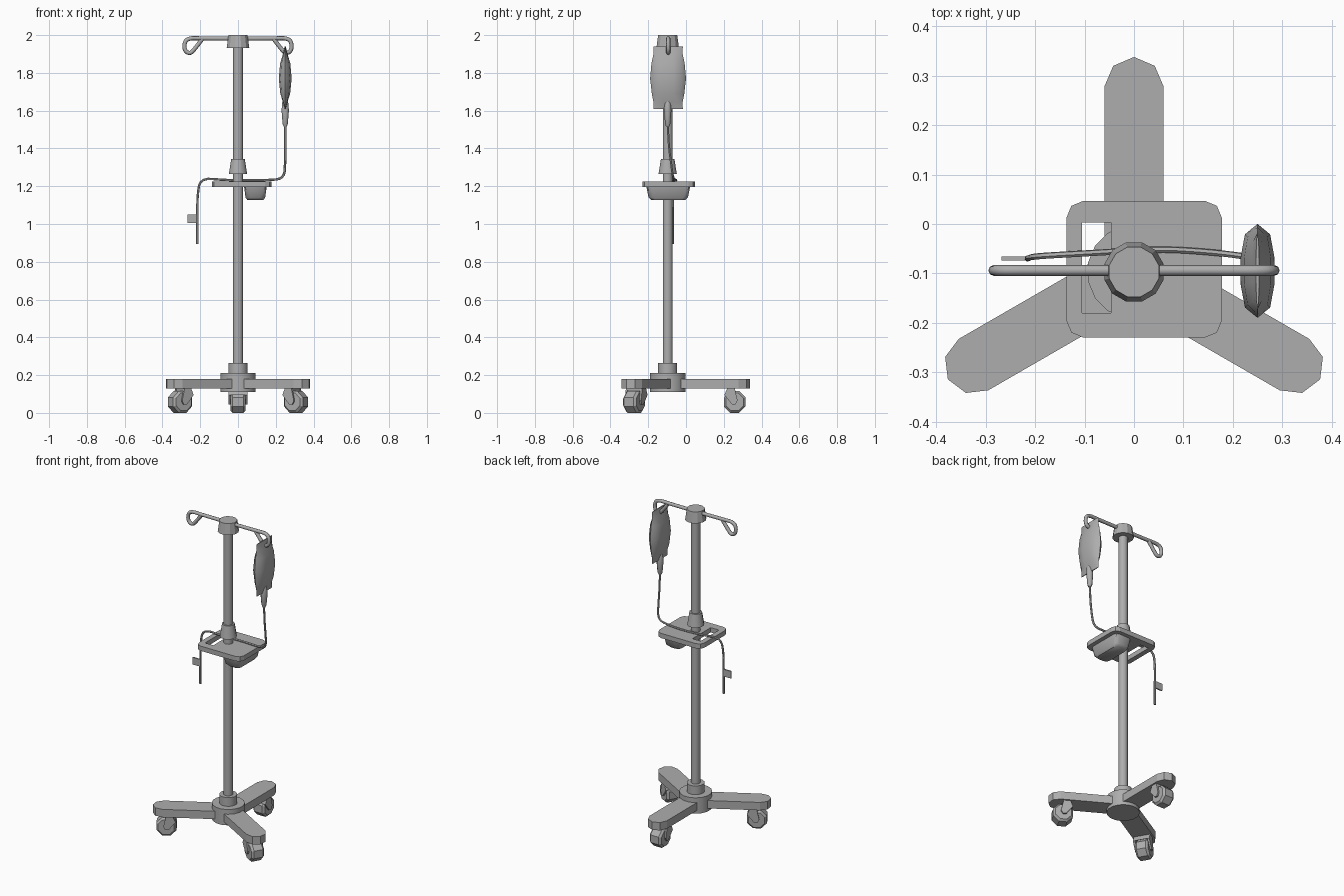
import bpy, bmesh, math
from mathutils import Vector, Matrix

cube = bpy.data.objects.get("Cube")
if cube:
    bpy.data.objects.remove(cube, do_unlink=True)

AXIS_Y = -0.097  # the pole stands off centre, over the hub

gray = bpy.data.materials.new("plain_gray")
gray.use_nodes = True
gray.diffuse_color = (0.42, 0.42, 0.42, 1)
gray.node_tree.nodes["Principled BSDF"].inputs["Base Color"].default_value = gray.diffuse_color


def finish(name, bm, smooth=None):
    bmesh.ops.recalc_face_normals(bm, faces=bm.faces)
    mesh = bpy.data.meshes.new(name)
    bm.to_mesh(mesh)
    bm.free()
    return place(name, mesh, smooth)


def place(name, mesh, smooth=None):
    obj = bpy.data.objects.new(name, mesh)
    bpy.context.collection.objects.link(obj)
    mesh.materials.clear()
    mesh.materials.append(gray)
    if smooth:
        bpy.ops.object.select_all(action='DESELECT')
        obj.select_set(True)
        bpy.context.view_layer.objects.active = obj
        bpy.ops.object.shade_smooth_by_angle(angle=math.radians(smooth))
    return obj


def loft(bm, rings):
    """Skin a stack of equal-length rings and cap both ends."""
    rows = [[bm.verts.new(p) for p in ring] for ring in rings]
    for a, b in zip(rows, rows[1:]):
        for i in range(len(a)):
            j = (i + 1) % len(a)
            bm.faces.new((a[i], a[j], b[j], b[i]))
    bm.faces.new(rows[0])
    bm.faces.new(rows[-1])


def lathe(name, profile, sides, x=0, y=AXIS_Y, smooth=None):
    bm = bmesh.new()
    turn = [math.tau * (i + 0.5) / sides for i in range(sides)]
    loft(bm, [[(x + r * math.cos(a), y + r * math.sin(a), z) for a in turn]
              for r, z in profile])
    return finish(name, bm, smooth)


def prism(bm, outline, lift):
    """Extrude a flat outline of 3D points along a vector."""
    lift = Vector(lift)
    loft(bm, [[Vector(p) for p in outline], [Vector(p) + lift for p in outline]])


def rod(name, points, radius, sides_res=2, order=3):
    curve = bpy.data.curves.new(name, 'CURVE')
    curve.dimensions = '3D'
    curve.bevel_depth = radius
    curve.bevel_resolution = sides_res
    curve.use_fill_caps = True
    curve.resolution_u = 4
    spline = curve.splines.new('NURBS')
    spline.points.add(len(points) - 1)
    for p, co in zip(spline.points, points):
        p.co = (*co, 1)
    spline.order_u = order
    spline.use_endpoint_u = True
    temp = bpy.data.objects.new(name + "_path", curve)
    bpy.context.collection.objects.link(temp)
    graph = bpy.context.evaluated_depsgraph_get()
    mesh = bpy.data.meshes.new_from_object(temp.evaluated_get(graph))
    bpy.data.objects.remove(temp, do_unlink=True)
    return place(name, mesh, 50)


def rounded_rect(x0, x1, y0, y1, r, z):
    """Rectangle outline with two-step rounded corners."""
    pts = []
    for cx, cy, start in ((x1 - r, y1 - r, 0), (x0 + r, y1 - r, 90),
                          (x0 + r, y0 + r, 180), (x1 - r, y0 + r, 270)):
        for step in (0, 45, 90):
            a = math.radians(start + step)
            pts.append((cx + r * math.cos(a), cy + r * math.sin(a), z))
    return pts


# Pole, hub and collars
lathe("pole", [(0.027, 0.2), (0.027, 1.96)], 12, smooth=35)
lathe("base_hub", [(0.095, 0.11), (0.095, 0.21)], 16, smooth=30)
lathe("base_collar", [(0.052, 0.2), (0.052, 0.265)], 12, smooth=35)
lathe("tray_clamp", [(0.05, 1.265), (0.037, 1.345)], 12, smooth=35)
lathe("top_cap", [(0.062, 1.932), (0.052, 2.0)], 12)

# Three legs, each with a caster
for name, angle in (("back", 90), ("left", -30), ("right", 210)):
    spin = Matrix.Translation((0, AXIS_Y, 0)) @ Matrix.Rotation(math.radians(angle), 4, 'Z')

    bm = bmesh.new()
    side = [(0.03, 0.06), (0.375, 0.06), (0.417, 0.042)]
    outline = ([(x, -w, 0.13) for x, w in side] + [(0.435, 0, 0.13)]
               + [(x, w, 0.13) for x, w in reversed(side)])
    prism(bm, outline, (0, 0, 0.05))
    bm.transform(spin)
    finish(name + "_leg", bm)

    # Eight-sided wheel with chamfered rims, turning on a sideways axle
    bm = bmesh.new()
    turn = [math.tau * (i + 0.5) / 8 for i in range(8)]
    loft(bm, [[(0.355 + r * math.cos(a), w, 0.058 + r * math.sin(a)) for a in turn]
              for r, w in ((0.05, -0.04), (0.062, -0.028), (0.062, 0.028), (0.05, 0.04))])
    bm.transform(spin)
    finish(name + "_wheel", bm)

    # Fork cheeks tapering to the axle, joined by a bridge above the wheel
    bm = bmesh.new()
    for w in (-0.05, 0.038):
        cheek = [(0.3, 0.095), (0.34, 0.045), (0.36, 0.045), (0.37, 0.065),
                 (0.355, 0.13), (0.315, 0.13)]
        prism(bm, [(x, w, z) for x, z in cheek], (0, 0.012, 0))
    bridge = [(0.3, 0.095), (0.315, 0.13), (0.355, 0.13), (0.355, 0.115), (0.325, 0.11)]
    prism(bm, [(x, -0.05, z) for x, z in bridge], (0, 0.1, 0))
    bm.transform(spin)
    finish(name + "_fork", bm)

# Tray plate with a rectangular handle slot
bm = bmesh.new()
prism(bm, rounded_rect(-0.137, 0.178, -0.23, 0.047, 0.035, 1.195), (0, 0, 0.03))
tray = finish("tray", bm)
bm = bmesh.new()
prism(bm, [(-0.105, -0.18, 1.1), (-0.047, -0.18, 1.1),
           (-0.047, 0.003, 1.1), (-0.105, 0.003, 1.1)], (0, 0, 0.2))
cutter = finish("slot_cutter", bm)
cutter.hide_render = True
cutter.hide_viewport = True
cut = tray.modifiers.new("slot", 'BOOLEAN')
cut.operation = 'DIFFERENCE'
cut.solver = 'EXACT'
cut.object = cutter
graph = bpy.context.evaluated_depsgraph_get()
cut_mesh = bpy.data.meshes.new_from_object(tray.evaluated_get(graph))
tray.modifiers.clear()
tray.data = cut_mesh
bpy.data.objects.remove(cutter, do_unlink=True)

# Basin hanging under the tray
bm = bmesh.new()
loft(bm, [rounded_rect(0.092 - hx, 0.092 + hx, -0.094 - hy, -0.094 + hy, 0.025, z)
          for hx, hy, z in ((0.042, 0.09, 1.126), (0.052, 0.104, 1.14), (0.06, 0.116, 1.198))])
finish("tray_basin", bm, 40)

# Crossbar with a teardrop hook at each end
hook = [(0, 1.982), (0.2, 1.982), (0.25, 1.985), (0.282, 1.97), (0.285, 1.92),
        (0.255, 1.9), (0.23, 1.925), (0.19, 1.978)]
for name, s in (("left", 1), ("right", -1)):
    rod(name + "_hook_arm", [(s * x, AXIS_Y + 0.003, z) for x, z in hook], 0.011)

# Fluid bag: flat welded ends and a pillowy middle
bm = bmesh.new()
rings = []
for z, wide, thick in ((1.61, 0.078, 0.003), (1.645, 0.077, 0.012), (1.69, 0.086, 0.026),
                       (1.77, 0.095, 0.034), (1.85, 0.088, 0.027),
                       (1.9, 0.077, 0.012), (1.94, 0.078, 0.003)):
    section = [(0, 1), (0.75, 0.78), (1, 0.3), (1, -0.3), (0.75, -0.78),
               (0, -1), (-0.75, -0.78), (-1, -0.3), (-1, 0.3), (-0.75, 0.78)]
    rings.append([(0.25 + thick * u, -0.095 + wide * v, z) for u, v in section])
loft(bm, rings)
finish("fluid_bag", bm, 40)

# Drip chamber and tubing draped over the tray
lathe("drip_chamber", [(0.009, 1.515), (0.015, 1.53), (0.021, 1.6), (0.018, 1.64), (0.008, 1.665)],
      8, x=0.25, smooth=50)
rod("tubing", [(0.25, -0.097, 1.53), (0.25, -0.092, 1.42), (0.25, -0.08, 1.33),
               (0.245, -0.068, 1.24), (0.16, -0.057, 1.232), (0.05, -0.05, 1.232),
               (-0.07, -0.058, 1.232), (-0.2, -0.065, 1.245), (-0.215, -0.069, 1.15),
               (-0.215, -0.07, 1.05), (-0.215, -0.07, 0.895)], 0.0065, 1)

# Small flat tag on the loose tube end
bm = bmesh.new()
prism(bm, [(-0.268, -0.074, 1.005), (-0.213, -0.074, 1.005),
           (-0.213, -0.074, 1.05), (-0.268, -0.074, 1.05)], (0, 0.008, 0))
finish("tube_tag", bm)
